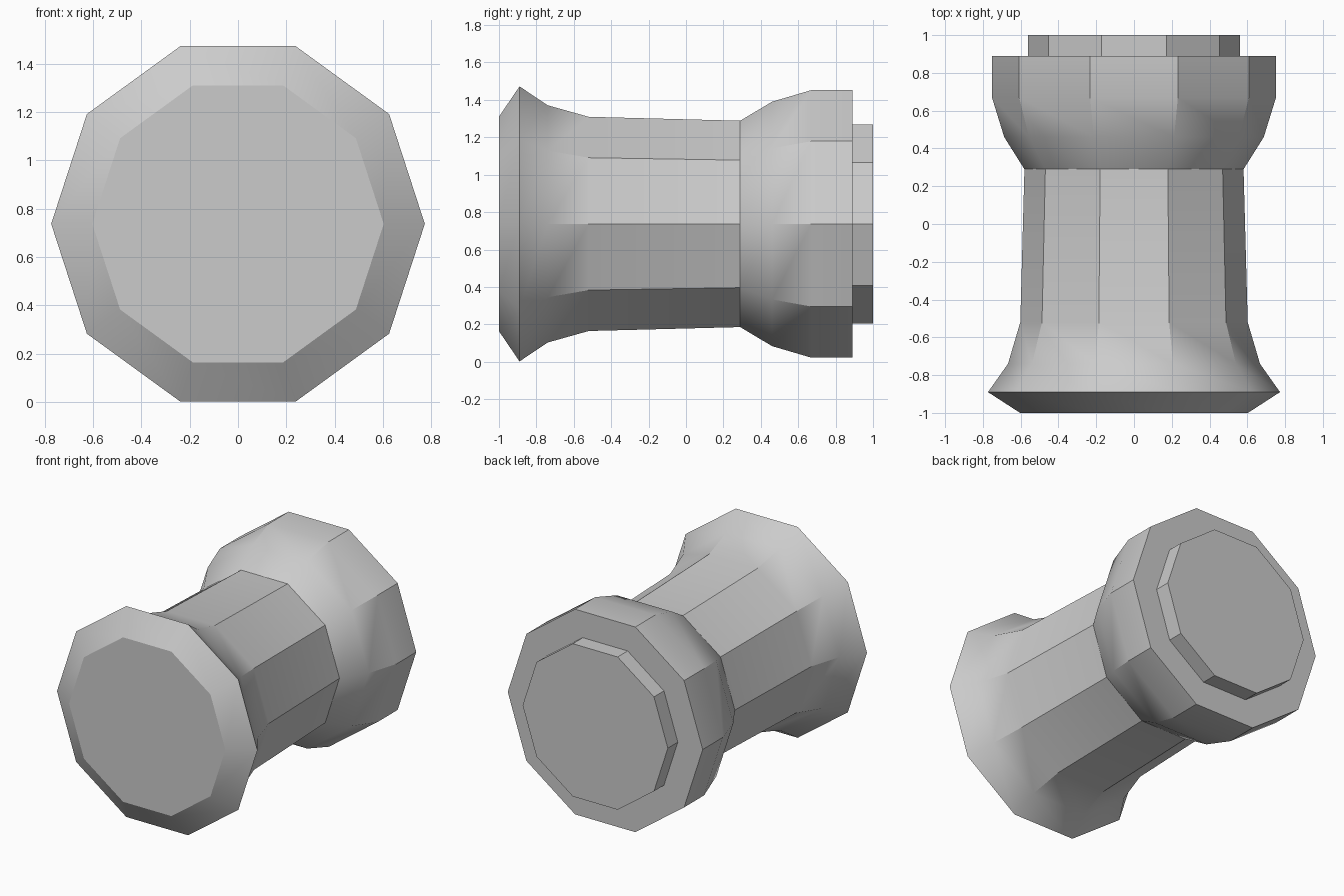
import bpy
import bmesh
from math import radians, cos, sin, tau
from mathutils import Vector

SIDES = 10
CENTRE_Z = 0.737

if "Cube" in bpy.data.objects:
    bpy.data.objects.remove(bpy.data.objects["Cube"], do_unlink=True)

grey = bpy.data.materials.new("plain grey")
grey.use_nodes = True
grey.diffuse_color = (0.6, 0.6, 0.6, 1)
grey.node_tree.nodes["Principled BSDF"].inputs["Base Color"].default_value = (0.6, 0.6, 0.6, 1)


def turned_part(name, profile):
    """Loft ten-sided rings along y from (y, radius) pairs and cap both ends."""
    bm = bmesh.new()
    rings = []
    for y, r in profile:
        angles = [tau * i / SIDES for i in range(SIDES)]
        rings.append([bm.verts.new(Vector((r * cos(a), y, CENTRE_Z + r * sin(a))))
                      for a in angles])
    for a, b in zip(rings, rings[1:]):
        for i in range(SIDES):
            j = (i + 1) % SIDES
            bm.faces.new((a[i], a[j], b[j], b[i]))
    bm.faces.new(rings[0])
    bm.faces.new(rings[-1])
    bmesh.ops.recalc_face_normals(bm, faces=bm.faces)
    mesh = bpy.data.meshes.new(name)
    bm.to_mesh(mesh)
    bm.free()
    mesh.materials.append(grey)
    obj = bpy.data.objects.new(name, mesh)
    bpy.context.collection.objects.link(obj)
    bpy.ops.object.select_all(action="DESELECT")
    obj.select_set(True)
    bpy.context.view_layer.objects.active = obj
    bpy.ops.object.shade_smooth_by_angle(angle=radians(32))
    return obj


# Waisted body: flared front rim, narrow shaft, wide back collar
turned_part("body", [
    (-1.0, 0.603), (-0.89, 0.773), (-0.74, 0.667), (-0.52, 0.602),
    (0.29, 0.58), (0.46, 0.687), (0.67, 0.752), (0.89, 0.752),
])

# Stepped disc on the back end
turned_part("back_plug", [(0.89, 0.56), (1.0, 0.56)])
